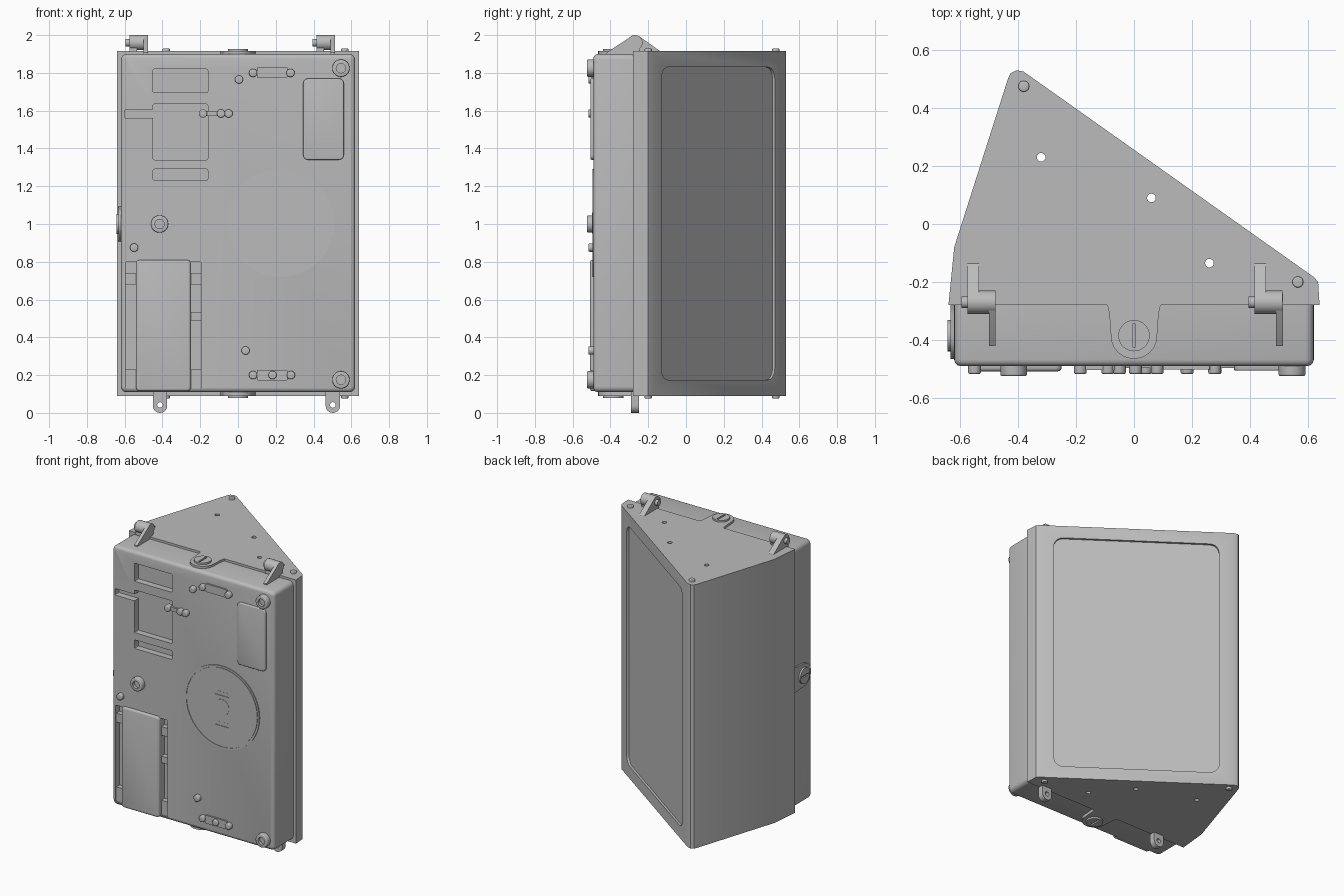
import bpy, bmesh
from math import pi, cos, sin, radians
from mathutils import Vector

if "Cube" in bpy.data.objects:
    bpy.data.objects.remove(bpy.data.objects["Cube"], do_unlink=True)

grey = bpy.data.materials.new("housing grey")
grey.use_nodes = True
grey.diffuse_color = (0.5, 0.5, 0.5, 1)
grey.node_tree.nodes["Principled BSDF"].inputs["Base Color"].default_value = (0.5, 0.5, 0.5, 1)

# Frames: profile coordinates u, v and extrusion w
TOP = lambda u, v, w: (u, v, w)
FRONT = lambda u, v, w: (u, w, v)
SIDE = lambda u, v, w: (w, u, v)
A, B = Vector((-0.38, 0.525)), Vector((0.63, -0.19))
ALONG = (B - A).normalized()
OUT = Vector((-ALONG.y, ALONG.x))


def SLANT(u, v, w):
    p = A + ALONG * u + OUT * w
    return (p.x, p.y, v)


def circle(cx, cy, r, n=32):
    return [(cx + r * cos(2 * pi * i / n), cy + r * sin(2 * pi * i / n)) for i in range(n)]


def rect(x0, x1, y0, y1, r=0.0, n=5):
    if r == 0:
        return [(x0, y0), (x1, y0), (x1, y1), (x0, y1)]
    pts = []
    for k, (cx, cy) in enumerate([(x1 - r, y1 - r), (x0 + r, y1 - r), (x0 + r, y0 + r), (x1 - r, y0 + r)]):
        for i in range(n + 1):
            a = (k + i / n) * pi / 2
            pts.append((cx + r * cos(a), cy + r * sin(a)))
    return pts


def finish(ob):
    ob.data.shade_smooth()
    ob.data.set_sharp_from_angle(angle=radians(32))


def prism(name, pts, w0, w1, frame=FRONT, bevel=0.0):
    """Extrude a profile from w0 to w1; the w1 rim may be rounded."""
    bm = bmesh.new()
    lo = [bm.verts.new(frame(u, v, w0)) for u, v in pts]
    hi = [bm.verts.new(frame(u, v, w1)) for u, v in pts]
    bm.faces.new(lo)
    cap = bm.faces.new(hi)
    for i in range(len(pts)):
        j = (i + 1) % len(pts)
        bm.faces.new((lo[i], lo[j], hi[j], hi[i]))
    bmesh.ops.recalc_face_normals(bm, faces=bm.faces)
    if bevel:
        bmesh.ops.bevel(bm, geom=list(cap.edges), offset=bevel, segments=3,
                        profile=0.5, affect='EDGES')
    me = bpy.data.meshes.new(name)
    bm.to_mesh(me)
    bm.free()
    me.materials.append(grey)
    ob = bpy.data.objects.new(name, me)
    bpy.context.collection.objects.link(ob)
    finish(ob)
    return ob


def cut(ob, pts, w0, w1, frame=FRONT):
    """Subtract an extruded profile, then discard the cutter."""
    tool = prism("cutter", pts, w0, w1, frame)
    tool.hide_render = True
    mod = ob.modifiers.new("cut", 'BOOLEAN')
    mod.operation, mod.solver, mod.object = 'DIFFERENCE', 'EXACT', tool
    bpy.context.view_layer.update()
    me = bpy.data.meshes.new_from_object(ob.evaluated_get(bpy.context.evaluated_depsgraph_get()))
    ob.modifiers.clear()
    ob.data = me
    bpy.data.objects.remove(tool, do_unlink=True)
    finish(ob)


LOW, HIGH, FACE = 0.09, 1.915, -0.49

# Wedge-shaped rear housing with recessed slanted panel and through holes
body = prism("rear_housing", [(-0.64, -0.28), (-0.62, -0.08), (-0.435, 0.5), (-0.425, 0.52), (-0.405, 0.53),
                              (-0.38, 0.525), (0.62, -0.183), (0.635, -0.2), (0.64, -0.28)], LOW, HIGH, TOP)
cut(body, rect(0.095, 1.135, 0.175, 1.83, 0.06), -0.015, 0.05, SLANT)
for x, y in [(-0.32, 0.23), (0.06, 0.09), (0.26, -0.135)]:
    cut(body, circle(x, y, 0.015, 16), -0.1, 2.1, TOP)

# Front cover with its openings
cover = prism("front_cover", rect(-0.62, 0.62, 0.11, 1.9, 0.03), -0.27, FACE, FRONT, 0.022)
for x0, x1, z0, z1 in [(-0.45, -0.16, 1.695, 1.82), (-0.45, -0.16, 1.34, 1.635),
                       (-0.6, -0.44, 1.56, 1.605), (-0.45, -0.16, 1.23, 1.29),
                       (-0.595, -0.195, 0.13, 0.8)]:
    cut(cover, rect(x0, x1, z0, z1, 0.008, 2), FACE + 0.045, -0.6)

# Battery door and hinge blocks
prism("battery_door", rect(-0.54, -0.25, 0.115, 0.81, 0.02), -0.43, -0.508, FRONT, 0.012)
for x0, x1, spans in [(-0.595, -0.54, [(0.13, 0.23), (0.68, 0.74)]),
                      (-0.25, -0.195, [(0.13, 0.23), (0.49, 0.535), (0.68, 0.74)])]:
    for z0, z1 in spans:
        prism("door_block", rect(x0, x1, z0, z1), -0.43, FACE + 0.008)

# Round dial with two grip slots and a hub ring
dial = prism("dial", circle(0.225, 1.005, 0.285, 64), FACE + 0.03, FACE - 0.006)
cut(dial, circle(0.225, 1.005, 0.274, 64), FACE - 0.002, -0.6)
dial_plate = prism("dial_plate", circle(0.225, 1.005, 0.27, 64), FACE + 0.03, FACE - 0.006)
for z in (0.895, 1.105):
    cut(dial_plate, rect(0.17, 0.278, z - 0.02, z + 0.02), FACE + 0.012, -0.6)
    prism("grip_bar", rect(0.175, 0.273, z - 0.006, z + 0.006), FACE + 0.02, FACE - 0.003)
prism("dial_hub", circle(0.225, 1.005, 0.055), FACE, FACE - 0.008)

# Label plate
prism("label_plate", rect(0.345, 0.56, 1.34, 1.77, 0.025), FACE + 0.01, FACE - 0.016, FRONT, 0.006)

# Hollow bosses
for x, z in [(0.545, 1.825), (0.545, 0.175), (-0.415, 1.0)]:
    boss = prism("boss", circle(x, z, 0.046), FACE + 0.02, -0.524, FRONT, 0.006)
    cut(boss, circle(x, z, 0.025, 24), -0.505, -0.6)

# Small pegs and connector bars
for x, z in [(0.005, 1.765), (0.08, 1.8), (0.278, 1.8), (-0.55, 0.875), (0.04, 0.33),
             (0.08, 0.2), (0.28, 0.2), (0.183, 0.2), (-0.185, 1.585), (-0.09, 1.585), (-0.05, 1.585)]:
    prism("peg", circle(x, z, 0.022, 20), FACE + 0.01, -0.517, FRONT, 0.006)
prism("switch_bar", rect(-0.185, -0.05, 1.572, 1.598), FACE + 0.02, -0.503)
for z in (0.2, 1.803):
    prism("connector_bar", rect(0.1, 0.262, z - 0.028, z + 0.028, 0.006), FACE + 0.01, -0.502)

# Turn latches: tongue, disc and slot
HALF = [(0.105, 0.02), (0.09, -0.005), (0.085, -0.03), (0.08, -0.1)]


def tongue(swap):
    arc = [(0.08 * cos(a), -0.105 + 0.08 * sin(a)) for a in [-pi * i / 12 for i in range(1, 12)]]
    pts = HALF + arc + [(-u, v) for u, v in reversed(HALF)]
    return [(v - 0.28, u + 1.0) if swap else (u, v - 0.28) for u, v in pts]


for w, s, frame, swap in [(HIGH, 1, TOP, False), (LOW, -1, TOP, False), (-0.632, -1, SIDE, True)]:
    prism("latch_tongue", tongue(swap), w - s * 0.035, w, frame)
    c = (-0.385, 1.0) if swap else (0, -0.385)
    disc = prism("latch_disc", circle(c[0], c[1], 0.054), w - s * 0.02, w + s * 0.012, frame)
    du, dv = (0.04, 0.006) if swap else (0.006, 0.04)
    cut(disc, rect(c[0] - du, c[0] + du, c[1] - dv, c[1] + dv), w + s * 0.002, w + s * 0.1, frame)

# Hinge arms with barrels on top
for x in (-0.575, 0.415):
    prism("hinge_rear_arm", [(-0.3, 1.91), (-0.13, 1.91), (-0.245, 1.992), (-0.27, 2.0), (-0.295, 1.99)],
          x, x + 0.04, SIDE)
    prism("hinge_front_arm", [(-0.42, 1.89), (-0.25, 1.89), (-0.24, 1.96), (-0.27, 2.0), (-0.295, 1.99),
                              (-0.42, 1.908)], x + 0.075, x + 0.098, SIDE)
    prism("hinge_barrel", circle(-0.27, 1.96, 0.04), x, x + 0.097, SIDE)
    prism("hinge_pin", circle(-0.27, 1.96, 0.02, 20), x - 0.02, x + 0.02, SIDE)

# Eyelet lugs underneath
for x in (-0.413, 0.502):
    pts = [(x - 0.038, 0.11)] + [(x + 0.038 * cos(a), 0.038 + 0.038 * sin(a))
                                 for a in [pi + pi * i / 12 for i in range(13)]] + [(x + 0.038, 0.11)]
    lug = prism("eyelet_lug", pts, -0.29, -0.25)
    cut(lug, circle(x, 0.042, 0.015, 16), -0.4, -0.1)

# Screw heads on both ends of the housing
for x, y in [(-0.38, 0.475), (0.565, -0.2)]:
    for w, s in [(HIGH, 1), (LOW, -1)]:
        prism("screw_head", circle(x, y, 0.019, 20), w - s * 0.01, w + s * 0.014, TOP, 0.005)
